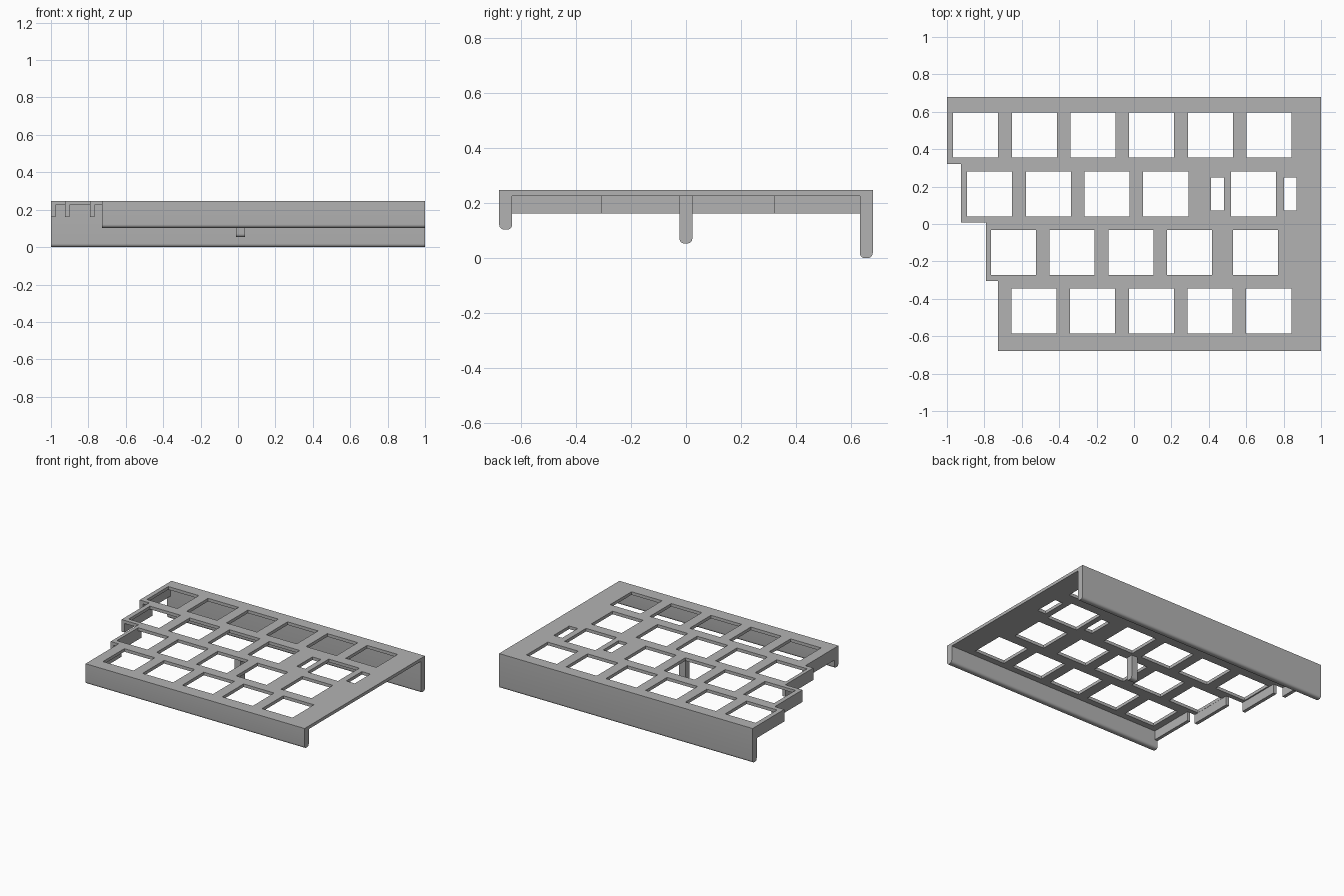
import bpy
import bmesh
import math
from mathutils import Vector

old = bpy.data.objects.get("Cube")
if old:
    bpy.data.objects.remove(old)

TOP, UNDER, WALL_LOW = 0.247, 0.225, 0.161
BACK, RIGHT = 0.678, 1.0
LEG = 0.047           # leg thickness
HOLE, PITCH = 0.241, 0.3137

grey = bpy.data.materials.new("grey plastic")
grey.use_nodes = True
grey.diffuse_color = (0.45, 0.45, 0.45, 1)
grey.node_tree.nodes["Principled BSDF"].inputs["Base Color"].default_value = grey.diffuse_color


def add_object(name, mesh):
    mesh.materials.clear()
    mesh.materials.append(grey)
    obj = bpy.data.objects.new(name, mesh)
    bpy.context.collection.objects.link(obj)
    return obj


def rect(x0, x1, y0, y1):
    return [(x0, y0), (x1, y0), (x1, y1), (x0, y1)]


def perforated_plate(name, loops, z0, z1):
    """Fill an outline with holes and give it thickness."""
    curve = bpy.data.curves.new(name, "CURVE")
    curve.dimensions = "2D"
    curve.fill_mode = "BOTH"
    curve.extrude = (z1 - z0) / 2
    for loop in loops:
        spline = curve.splines.new("POLY")
        spline.points.add(len(loop) - 1)
        for point, (x, y) in zip(spline.points, loop):
            point.co = (x, y, 0, 1)
        spline.use_cyclic_u = True
    temp = bpy.data.objects.new(name + " outline", curve)
    bpy.context.collection.objects.link(temp)
    bpy.context.view_layer.update()
    graph = bpy.context.evaluated_depsgraph_get()
    mesh = bpy.data.meshes.new_from_object(temp.evaluated_get(graph))
    bpy.data.objects.remove(temp)
    bm = bmesh.new()
    bm.from_mesh(mesh)
    bmesh.ops.remove_doubles(bm, verts=bm.verts, dist=1e-5)
    bmesh.ops.translate(bm, verts=bm.verts, vec=(0, 0, (z0 + z1) / 2))
    bmesh.ops.recalc_face_normals(bm, faces=bm.faces)
    for face in bm.faces:
        face.smooth = False
    bm.to_mesh(mesh)
    bm.free()
    add_object(name, mesh)


def extrude_x(name, x0, x1, y0, y1, z0, z1, radius=0.0):
    """Bar along x whose two lower edges are rounded."""
    profile = [(y1, z1), (y0, z1)]
    if radius:
        for cy, start in ((y0 + radius, math.pi), (y1 - radius, 1.5 * math.pi)):
            for i in range(7):
                a = start + i * math.pi / 12
                profile.append((cy + radius * math.cos(a), z0 + radius + radius * math.sin(a)))
    else:
        profile += [(y0, z0), (y1, z0)]
    bm = bmesh.new()
    face = bm.faces.new([bm.verts.new((x0, y, z)) for y, z in profile])
    made = bmesh.ops.extrude_face_region(bm, geom=[face])["geom"]
    bmesh.ops.translate(bm, vec=Vector((x1 - x0, 0, 0)),
                        verts=[v for v in made if isinstance(v, bmesh.types.BMVert)])
    bmesh.ops.recalc_face_normals(bm, faces=bm.faces)
    mesh = bpy.data.meshes.new(name)
    bm.to_mesh(mesh)
    bm.free()
    obj = add_object(name, mesh)
    if radius:
        bpy.ops.object.select_all(action="DESELECT")
        obj.select_set(True)
        bpy.context.view_layer.objects.active = obj
        bpy.ops.object.shade_smooth_by_angle(angle=math.radians(30))


# Staggered rows: left edge, back y, front y
steps = [(-1.0, BACK, 0.321), (-0.925, 0.321, 0.009),
         (-0.79, 0.009, -0.306), (-0.728, -0.306, -BACK)]
outline = [(RIGHT, -BACK), (RIGHT, BACK)]
for x, y_back, y_front in steps:
    outline += [(x, y_back), (x, y_front)]

# Key openings: first x, regular count, any extra wide-key openings
rows = [(-0.967, 6, []), (-0.892, 4, [0.519]),
        (-0.765, 4, [0.53]), (-0.655, 5, [])]
loops = [outline]
for r, (first, count, extra) in enumerate(rows):
    yc = 0.475 - r * PITCH
    for x in [first + i * PITCH for i in range(count)] + extra:
        loops.append(rect(x, x + HOLE, yc - HOLE / 2, yc + HOLE / 2))

# Narrow slots beside the wide key
for x in (0.413, 0.803):
    loops.append(rect(x, x + 0.067, 0.073, 0.248))
perforated_plate("key_plate", loops, UNDER, TOP)

# Short walls below the stepped left edge
for i, (x, y_back, y_front) in enumerate(steps):
    y_back = min(y_back, BACK - LEG)
    y_front = max(y_front, -BACK + LEG)
    extrude_x(f"side_wall_{i + 1}", x, x + 0.024, y_front, y_back, WALL_LOW, UNDER)

# Supporting legs and centre post
extrude_x("back_leg", -1, RIGHT, BACK - LEG, BACK, 0, UNDER, 0.018)
extrude_x("front_leg", -0.728, RIGHT, -BACK, -BACK + LEG, 0.103, UNDER, 0.018)
extrude_x("centre_post", -0.012, 0.038, -0.024, 0.023, 0.053, UNDER, 0.018)
